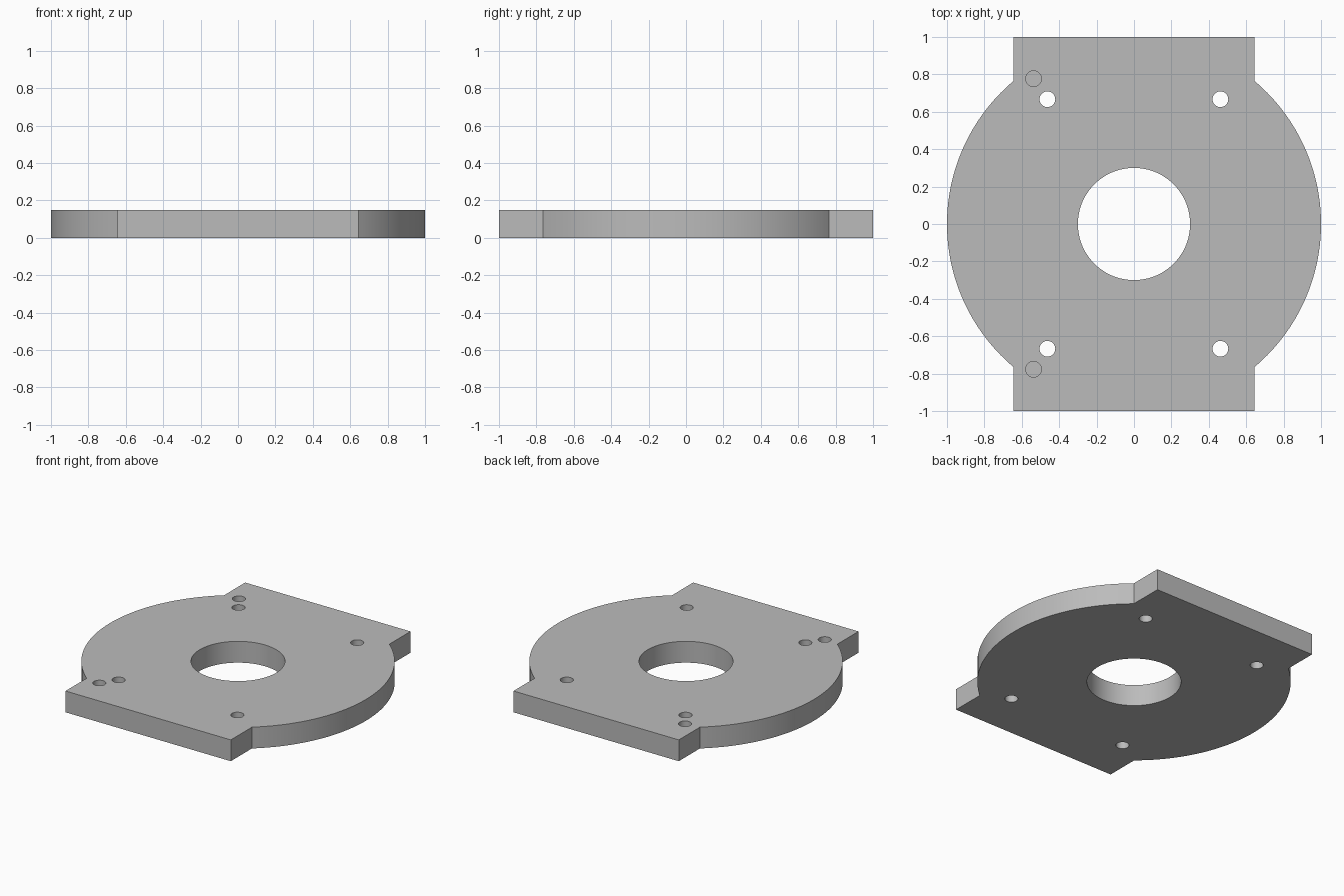
import bpy, bmesh
from math import sin, cos, acos, pi
from mathutils import Matrix

if "Cube" in bpy.data.objects:
    bpy.data.objects.remove(bpy.data.objects["Cube"])

THICK = 0.15
HALF_W = 0.644      # half width of the square tabs
BLIND_DEPTH = 0.1


def make_object(name, bm):
    mesh = bpy.data.meshes.new(name)
    bmesh.ops.recalc_face_normals(bm, faces=bm.faces)
    bm.to_mesh(mesh)
    bm.free()
    obj = bpy.data.objects.new(name, mesh)
    bpy.context.collection.objects.link(obj)
    return obj


# Plate outline: unit disc with square tabs at front and back
start = acos(HALF_W)
steps = 56
arc = [(cos(a), sin(a)) for a in
       (-start + 2 * start * i / steps for i in range(steps + 1))]
half = [(HALF_W, -1)] + arc + [(HALF_W, 1)]
outline = half + [(-x, -y) for x, y in half]

bm = bmesh.new()
face = bm.faces.new([bm.verts.new((x, y, 0)) for x, y in outline])
ext = bmesh.ops.extrude_face_region(bm, geom=[face])
top = [v for v in ext["geom"] if isinstance(v, bmesh.types.BMVert)]
bmesh.ops.translate(bm, verts=top, vec=(0, 0, THICK))
plate = make_object("mounting_plate", bm)

# Mid grey finish
grey = bpy.data.materials.new("mid_grey")
grey.diffuse_color = (0.5, 0.5, 0.5, 1)
grey.use_nodes = True
grey.node_tree.nodes["Principled BSDF"].inputs["Base Color"].default_value = grey.diffuse_color
plate.data.materials.append(grey)

# Hole cutters: central bore, four through holes, two blind holes
bm = bmesh.new()


def add_cutter(x, y, radius, bottom, sides):
    height = THICK + 0.1 - bottom
    bmesh.ops.create_cone(bm, cap_ends=True, segments=sides,
                          radius1=radius, radius2=radius, depth=height,
                          matrix=Matrix.Translation((x, y, bottom + height / 2)))


add_cutter(0, 0, 0.3, -0.1, 96)
for s in (-1, 1):
    for x in (-0.463, 0.462):
        add_cutter(x, s * 0.667, 0.042, -0.1, 48)
    add_cutter(-0.537, s * 0.777, 0.042, THICK - BLIND_DEPTH, 48)
cutter = make_object("hole_cutter", bm)
cutter.hide_render = True
cutter.data.materials.append(grey)

# Cut the holes, then remove the helper
mod = plate.modifiers.new("holes", "BOOLEAN")
mod.operation = "DIFFERENCE"
mod.solver = "EXACT"
mod.object = cutter
bpy.context.view_layer.objects.active = plate
plate.select_set(True)
bpy.ops.object.modifier_apply(modifier=mod.name)
bpy.data.objects.remove(cutter)
bpy.ops.object.shade_smooth_by_angle(angle=pi / 6)
